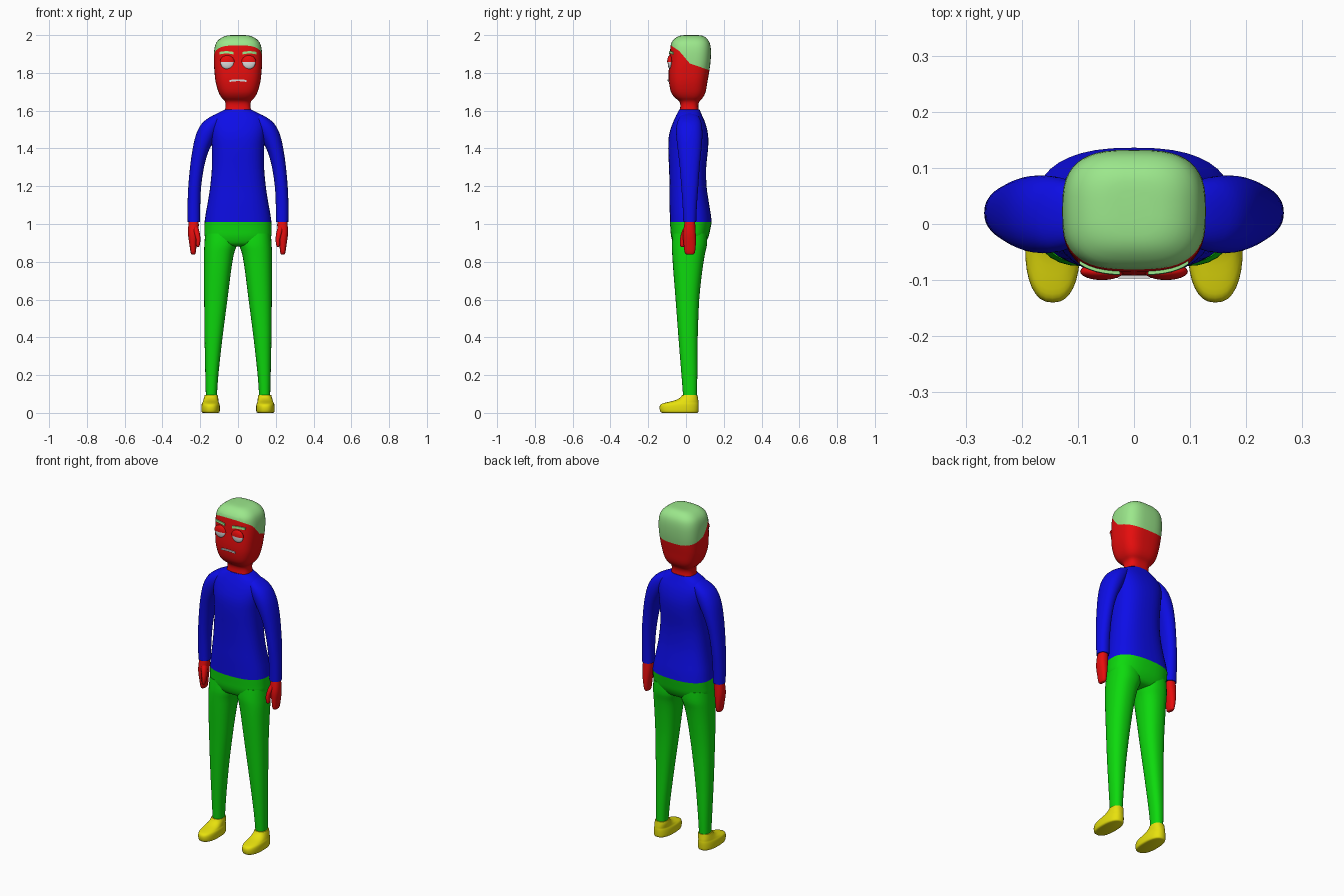
import bpy, bmesh, math
from mathutils import Vector
from mathutils.bvhtree import BVHTree

if "Cube" in bpy.data.objects:
    bpy.data.objects.remove(bpy.data.objects["Cube"])


def material(name, rgb):
    m = bpy.data.materials.new(name)
    m.diffuse_color = (*rgb, 1)
    m.use_nodes = True
    m.node_tree.nodes["Principled BSDF"].inputs["Base Color"].default_value = m.diffuse_color
    return m


RED = material("red skin", (0.8, 0.004, 0.004))
BLUE = material("blue shirt", (0.004, 0.004, 0.8))
GREEN = material("green trousers", (0.004, 0.7, 0.004))
YELLOW = material("yellow shoes", (0.8, 0.75, 0.004))
HAIR = material("pale green hair", (0.33, 0.8, 0.26))
WHITE = material("white", (0.75, 0.75, 0.75))


def finish(name, bm, mats, angle=50):
    bmesh.ops.recalc_face_normals(bm, faces=bm.faces)
    me = bpy.data.meshes.new(name)
    bm.to_mesh(me)
    bm.free()
    for m in mats:
        me.materials.append(m)
    for p in me.polygons:
        p.use_smooth = True
    me.set_sharp_from_angle(angle=math.radians(angle))
    ob = bpy.data.objects.new(name, me)
    bpy.context.collection.objects.link(ob)
    return ob


def smooth_rings(rings, steps=3):
    # Catmull-Rom curve through the cross-section sizes
    pts = [rings[0]] + list(rings) + [rings[-1]]
    out = []
    for i in range(1, len(pts) - 2):
        for s in range(steps):
            t = s / steps
            out.append([0.5 * (2 * b + (c - a) * t + (2 * a - 5 * b + 4 * c - d) * t * t
                               + (3 * b - a - 3 * c + d) * t ** 3)
                        for a, b, c, d in zip(*pts[i - 1:i + 3])])
    return out + [list(rings[-1])]


def loft(rings, power=2.4, n=32, side=1):
    # each ring: z, x min, x max, y min, y max
    bm = bmesh.new()
    loops = []
    for z, x0, x1, y0, y1 in smooth_rings(rings):
        loop = []
        for k in range(n):
            a = 2 * math.pi * k / n
            c, s = math.cos(a), math.sin(a)
            u = math.copysign(abs(c) ** (2 / power), c)
            v = math.copysign(abs(s) ** (2 / power), s)
            loop.append(bm.verts.new((side * ((x0 + x1) / 2 + u * (x1 - x0) / 2),
                                      (y0 + y1) / 2 + v * (y1 - y0) / 2, z)))
        loops.append(loop)
    for a, b in zip(loops, loops[1:]):
        for k in range(n):
            bm.faces.new((a[k], a[(k + 1) % n], b[(k + 1) % n], b[k]))
    bm.faces.new(loops[0])
    bm.faces.new(loops[-1])
    return bm


def centred(rings):
    return [(z, -w, w, y0, y1) for z, w, y0, y1 in rings]


# Head and neck, with the hairline cut into the surface
head = loft(centred([
    (1.59, .072, -.035, .07), (1.625, .066, -.03, .065), (1.65, .07, -.036, .072),
    (1.67, .088, -.06, .09), (1.70, .104, -.08, .104), (1.75, .118, -.09, .113),
    (1.80, .124, -.092, .122), (1.86, .128, -.088, .13), (1.92, .126, -.084, .132),
    (1.96, .115, -.077, .125), (1.985, .09, -.055, .107), (1.997, .06, -.03, .085),
    (2.0, .03, 0, .06)]), power=3, n=48)
HAIRLINE = [(-.11, 1.965), (-.035, 1.915), (.02, 1.85), (.15, 1.805)]
for (ya, za), (yb, zb) in zip(HAIRLINE, HAIRLINE[1:]):
    bmesh.ops.bisect_plane(head, geom=head.verts[:] + head.edges[:] + head.faces[:],
                           plane_co=(0, ya, za), plane_no=(0, za - zb, yb - ya))


def hairline(y):
    for (ya, za), (yb, zb) in zip(HAIRLINE, HAIRLINE[1:]):
        if y <= yb:
            return za + (zb - za) * (y - ya) / (yb - ya)
    return HAIRLINE[-1][1]


for f in head.faces:
    c = f.calc_center_median()
    f.material_index = int(c.z > hairline(c.y))
head.normal_update()
surface = BVHTree.FromBMesh(head)
finish("head", head, [RED, HAIR])


def face_y(x, z):
    return surface.ray_cast(Vector((x, -1, z)), Vector((0, 1, 0)))[0].y


def strip(name, x0, x1, z0, z1, mat, arch=0, n=10):
    # thin plate following the face
    bm = bmesh.new()
    rows = []
    for i in range(n + 1):
        t = i / n
        x = x0 + (x1 - x0) * t
        lift = arch * 4 * t * (1 - t)
        rows.append([bm.verts.new((x, face_y(x, z + lift) + d, z + lift))
                     for z, d in ((z0, .003), (z0, -.006), (z1, -.006), (z1, .003))])
    for a, b in zip(rows, rows[1:]):
        for k in range(4):
            bm.faces.new((a[k], b[k], b[(k + 1) % 4], a[(k + 1) % 4]))
    bm.faces.new(rows[0])
    bm.faces.new(rows[-1])
    finish(name, bm, [mat], 30)


def ellipsoid(name, centre, radii, mat, upper_only=False):
    bm = bmesh.new()
    bmesh.ops.create_uvsphere(bm, u_segments=24, v_segments=14, radius=1)
    if upper_only:
        bmesh.ops.bisect_plane(bm, geom=bm.verts[:] + bm.edges[:] + bm.faces[:],
                               plane_co=(0, 0, 0), plane_no=(0, 0, 1), clear_inner=True)
        bmesh.ops.holes_fill(bm, edges=[e for e in bm.edges if e.is_boundary])
    for v in bm.verts:
        v.co = Vector(centre) + Vector([a * r for a, r in zip(v.co, radii)])
    finish(name, bm, [mat])


# Mouth
strip("mouth", -.045, .045, 1.752, 1.762, WHITE, arch=.004)

# Shirt body
finish("shirt_body", loft(centred([
    (1.01, .177, -.085, .136), (1.06, .17, -.086, .13), (1.12, .159, -.087, .12),
    (1.2, .147, -.087, .109), (1.3, .138, -.09, .107), (1.4, .138, -.094, .117),
    (1.47, .145, -.09, .117), (1.53, .148, -.072, .104), (1.575, .125, -.052, .085),
    (1.605, .072, -.036, .072)]), power=2.5, n=40), [BLUE])

# Hips
finish("trouser_hips", loft(centred([
    (.882, .10, -.03, .06), (.892, .15, -.062, .095), (.93, .175, -.078, .118),
    (.97, .177, -.082, .128), (1.01, .177, -.085, .136)]), power=2.5, n=40), [GREEN])

for side, label in ((1, "left"), (-1, "right")):
    # Eye, lid and brow
    ex = side * .057
    ey = face_y(ex, 1.855)
    ellipsoid(label + "_eye", (ex, ey, 1.855), (.036, .012, .035), WHITE)
    ellipsoid(label + "_eyelid", (ex, ey, 1.857), (.039, .015, .036), RED, True)
    strip(label + "_eyebrow", side * .025, side * .097, 1.898, 1.911, HAIR, arch=.004)

    # Sleeve
    finish(label + "_sleeve", loft([
        (1.01, .201, .266, -.014, .054), (1.1, .2, .267, -.018, .058),
        (1.2, .195, .263, -.025, .065), (1.3, .18, .254, -.033, .072),
        (1.38, .158, .243, -.042, .08), (1.45, .125, .229, -.05, .086),
        (1.5, .1, .211, -.052, .086), (1.54, .08, .184, -.046, .08),
        (1.57, .07, .142, -.03, .066), (1.585, .08, .11, -.005, .04)],
        power=2.2, side=side), [BLUE])

    # Hand and thumb
    finish(label + "_hand", loft([
        (.838, .231, .243, .01, .034), (.846, .224, .25, -.006, .046),
        (.89, .219, .257, -.012, .052), (.94, .212, .264, -.016, .052),
        (.98, .208, .264, -.012, .05), (1.015, .208, .26, -.006, .048)],
        n=20, side=side), [RED])
    finish(label + "_thumb", loft([
        (.878, .209, .215, -.024, -.012), (.886, .203, .221, -.031, -.006),
        (.92, .199, .223, -.032, .004), (.96, .204, .235, -.022, .02),
        (.985, .213, .24, -.008, .03)], n=16, side=side), [RED])

    # Trouser leg
    finish(label + "_trouser_leg", loft([
        (.085, .112, .17, -.015, .057), (.2, .104, .173, -.024, .06),
        (.4, .082, .177, -.04, .062), (.6, .056, .179, -.055, .07),
        (.75, .037, .18, -.067, .086), (.84, .022, .18, -.073, .1),
        (.89, .006, .178, -.075, .111), (.95, .002, .174, -.07, .112)],
        power=2.3, side=side), [GREEN])

    # Shoe
    finish(label + "_shoe", loft([
        (0, .105, .185, -.125, .058), (.006, .097, .193, -.136, .065),
        (.03, .096, .194, -.14, .067), (.046, .098, .192, -.132, .067),
        (.055, .102, .188, -.105, .066), (.066, .104, .184, -.06, .065),
        (.08, .105, .18, -.032, .063), (.095, .108, .176, -.02, .061)],
        power=2.4, side=side), [YELLOW])
